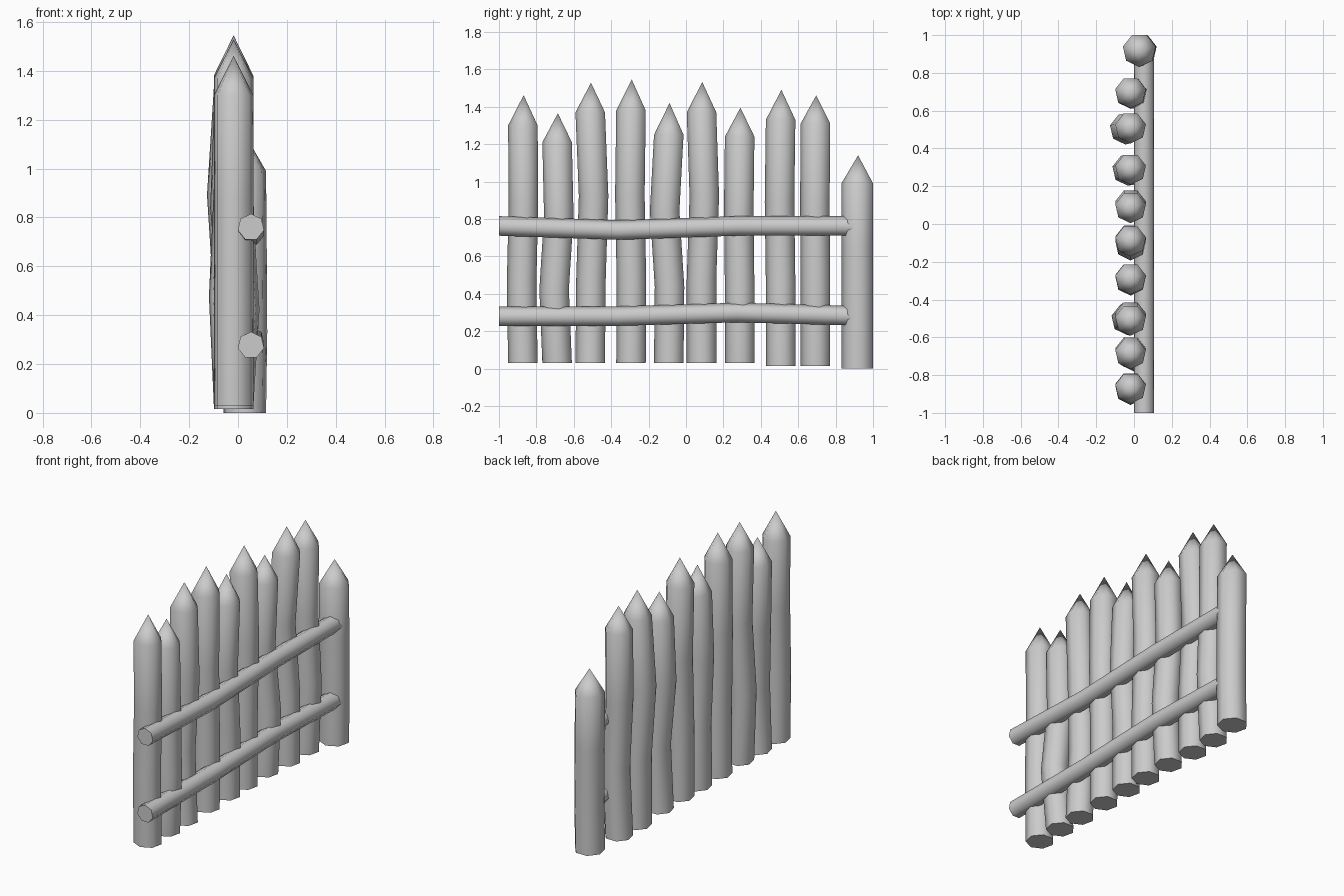
import bpy, bmesh
from math import cos, sin, tau, pi, radians

if "Cube" in bpy.data.objects:
    bpy.data.objects.remove(bpy.data.objects["Cube"])

SIDES = 7


def log(name, rings, tip=None):
    """Skin 7-sided rings (lists of points), capped flat or closed with a point."""
    bm = bmesh.new()
    loops = [[bm.verts.new(p) for p in ring] for ring in rings]
    for a, b in zip(loops, loops[1:]):
        for i in range(SIDES):
            j = (i + 1) % SIDES
            bm.faces.new((a[i], a[j], b[j], b[i]))
    bm.faces.new(loops[0][::-1])
    if tip:
        t = bm.verts.new(tip)
        for i in range(SIDES):
            bm.faces.new((loops[-1][i], loops[-1][(i + 1) % SIDES], t))
    else:
        bm.faces.new(loops[-1])
    bmesh.ops.recalc_face_normals(bm, faces=bm.faces)
    mesh = bpy.data.meshes.new(name)
    bm.to_mesh(mesh)
    bm.free()
    ob = bpy.data.objects.new(name, mesh)
    bpy.context.collection.objects.link(ob)
    bpy.ops.object.select_all(action='DESELECT')
    ob.select_set(True)
    bpy.context.view_layer.objects.active = ob
    bpy.ops.object.shade_smooth_by_angle(angle=radians(60))


def stake(name, x, y, r, base, shoulder, top, bend1, bend2):
    """Upright pointed log, bent at one third and two thirds of its height."""
    rings = []
    for k, (dx, dy) in enumerate(((0, 0), bend1, bend2, (0, 0))):
        z = base + (shoulder - base) * k / 3
        rings.append([(x + dx + r * cos(tau * i / SIDES - pi / 2),
                       y + dy + r * sin(tau * i / SIDES - pi / 2), z)
                      for i in range(SIDES)])
    log(name, rings, (x, y, top))


def rail(name, x, r, heights, y0=-1.0, y1=0.91):
    """Horizontal log along y, following the given centre heights."""
    rings = []
    for k, z in enumerate(heights):
        y = y0 + (y1 - y0) * k / (len(heights) - 1)
        rings.append([(x + r * cos(tau * i / SIDES + pi / 2), y,
                       z + r * sin(tau * i / SIDES + pi / 2))
                      for i in range(SIDES)])
    log(name, rings)


# pickets: y, base, shoulder, tip, lower bend, upper bend
pickets = [
    (-0.868, 0.03, 1.30, 1.462, (0, -0.007), (0, 0.003)),
    (-0.685, 0.03, 1.21, 1.365, (0.025, -0.016), (0, 0.009)),
    (-0.508, 0.03, 1.37, 1.528, (-0.02, 0.004), (0, 0.018)),
    (-0.290, 0.03, 1.38, 1.545, (0, 0.002), (0, -0.006)),
    (-0.088, 0.03, 1.25, 1.420, (0, 0.004), (0, -0.022)),
    (0.087, 0.03, 1.37, 1.532, (0, 0), (0, 0.015)),
    (0.291, 0.03, 1.24, 1.395, (0.02, 0), (-0.015, -0.005)),
    (0.510, 0.015, 1.33, 1.490, (0, 0), (-0.028, -0.006)),
    (0.696, 0.015, 1.31, 1.460, (0.02, 0), (0, -0.003)),
]
for n, (y, base, shoulder, top, b1, b2) in enumerate(pickets, 1):
    stake(f"picket_{n}", -0.018, y, 0.083, base, shoulder, top, b1, b2)

# thicker end post that the rails run into
stake("end_post", 0.028, 0.92, 0.089, 0, 0.99, 1.14, (0.005, 0), (0.003, 0))

# two cross rails
rail("upper_rail", 0.053, 0.055, (0.76, 0.738, 0.76, 0.76))
rail("lower_rail", 0.053, 0.055, (0.277, 0.278, 0.297, 0.28))
